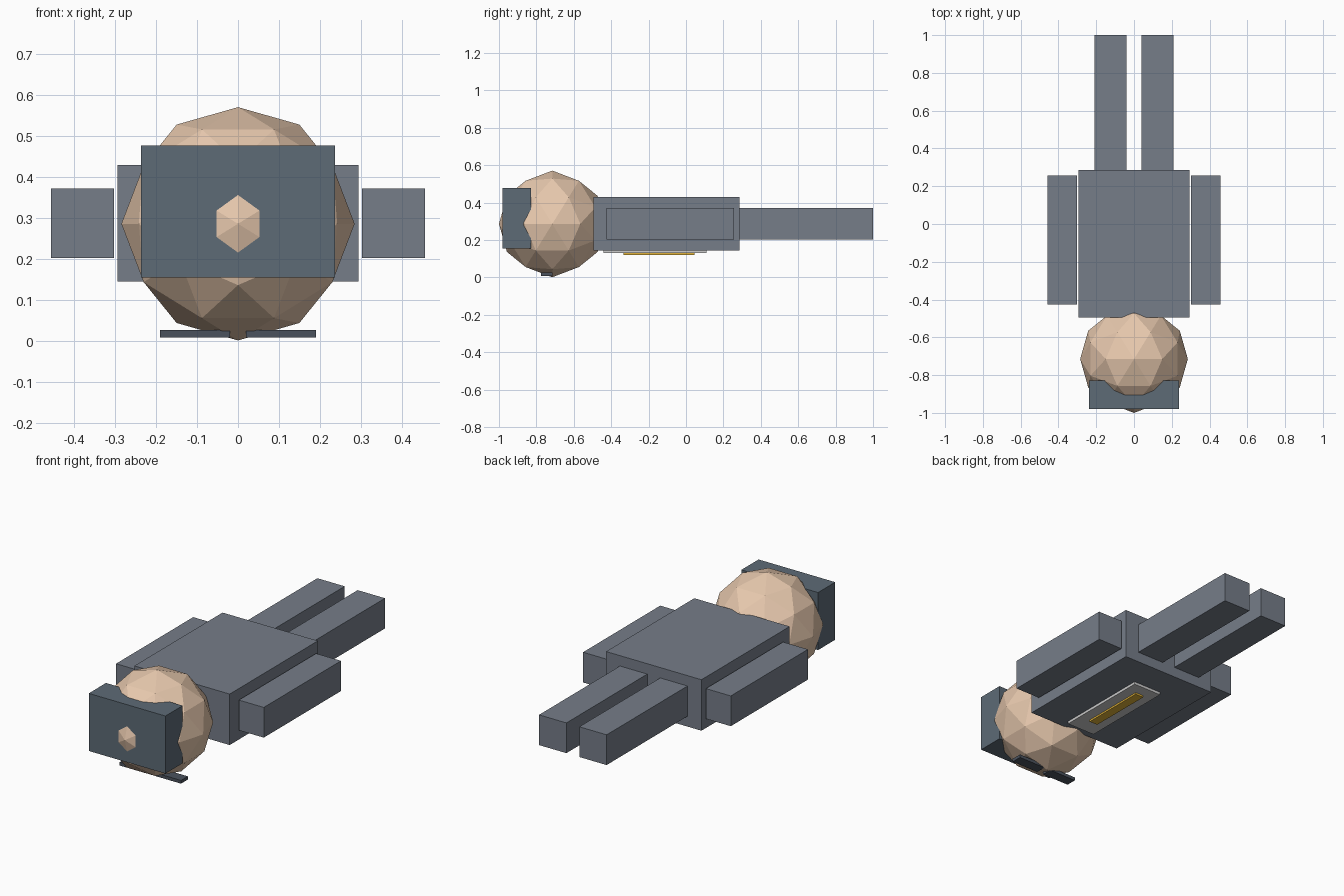
import bpy, bmesh
from mathutils import Vector

if "Cube" in bpy.data.objects:
    bpy.data.objects.remove(bpy.data.objects["Cube"])


def material(name, rgb):
    m = bpy.data.materials.new(name)
    m.diffuse_color = (*rgb, 1)
    m.use_nodes = True
    m.node_tree.nodes["Principled BSDF"].inputs["Base Color"].default_value = m.diffuse_color
    return m


skin = material("skin", (0.80, 0.58, 0.42))
hair_colour = material("hair", (0.11, 0.145, 0.18))
dark = material("dark_lens", (0.07, 0.085, 0.11))
white = material("shirt_white", (0.80, 0.80, 0.80))
gold = material("tie_gold", (0.75, 0.45, 0.04))
suit = material("suit_grey", (0.18, 0.205, 0.25))


def make_object(name, bm, mat):
    bmesh.ops.recalc_face_normals(bm, faces=bm.faces)
    mesh = bpy.data.meshes.new(name)
    bm.to_mesh(mesh)
    bm.free()
    mesh.materials.append(mat)
    obj = bpy.data.objects.new(name, mesh)
    bpy.context.collection.objects.link(obj)
    return obj


def box(name, xs, ys, zs, mat):
    bm = bmesh.new()
    bmesh.ops.create_cube(bm, size=1)
    for v in bm.verts:
        v.co = [lo + (hi - lo) * (c + 0.5) for (lo, hi), c in zip((xs, ys, zs), v.co)]
    return make_object(name, bm, mat)


def pair(name, xs, ys, zs, mat):
    box(name + "_right", xs, ys, zs, mat)
    box(name + "_left", (-xs[1], -xs[0]), ys, zs, mat)


# Head: once-subdivided icosahedron with edge midpoints on the axes
phi = (1 + 5 ** 0.5) / 2
corners = []
for a in (-1, 1):
    for b in (-phi, phi):
        corners += [Vector((a, 0, b)), Vector((b, a, 0)), Vector((0, b, a))]
points = [c.normalized() for c in corners]
for i, p in enumerate(corners):
    for q in corners[:i]:
        if (p - q).length < 2.1:
            points.append((p + q).normalized())
bm = bmesh.new()
for p in points:
    bm.verts.new(p * 0.285 + Vector((0, -0.715, 0.286)))
bmesh.ops.convex_hull(bm, input=bm.verts)
make_object("head", bm, skin)

# Hair block and glasses
box("hair", (-0.237, 0.237), (-0.98, -0.828), (0.155, 0.477), hair_colour)
pair("glasses_lens", (0.02, 0.19), (-0.775, -0.715), (0.008, 0.026), dark)

# Torso and limbs
box("torso", (-0.295, 0.295), (-0.495, 0.285), (0.145, 0.43), suit)
pair("arm", (0.303, 0.457), (-0.425, 0.257), (0.203, 0.372), suit)
pair("leg", (0.04, 0.209), (0.285, 1.0), (0.203, 0.372), suit)

# Shirt front and tie on the underside
box("shirt_front", (-0.088, 0.088), (-0.44, 0.11), (0.13, 0.146), white)
box("tie", (-0.026, 0.026), (-0.335, 0.045), (0.12, 0.131), gold)
